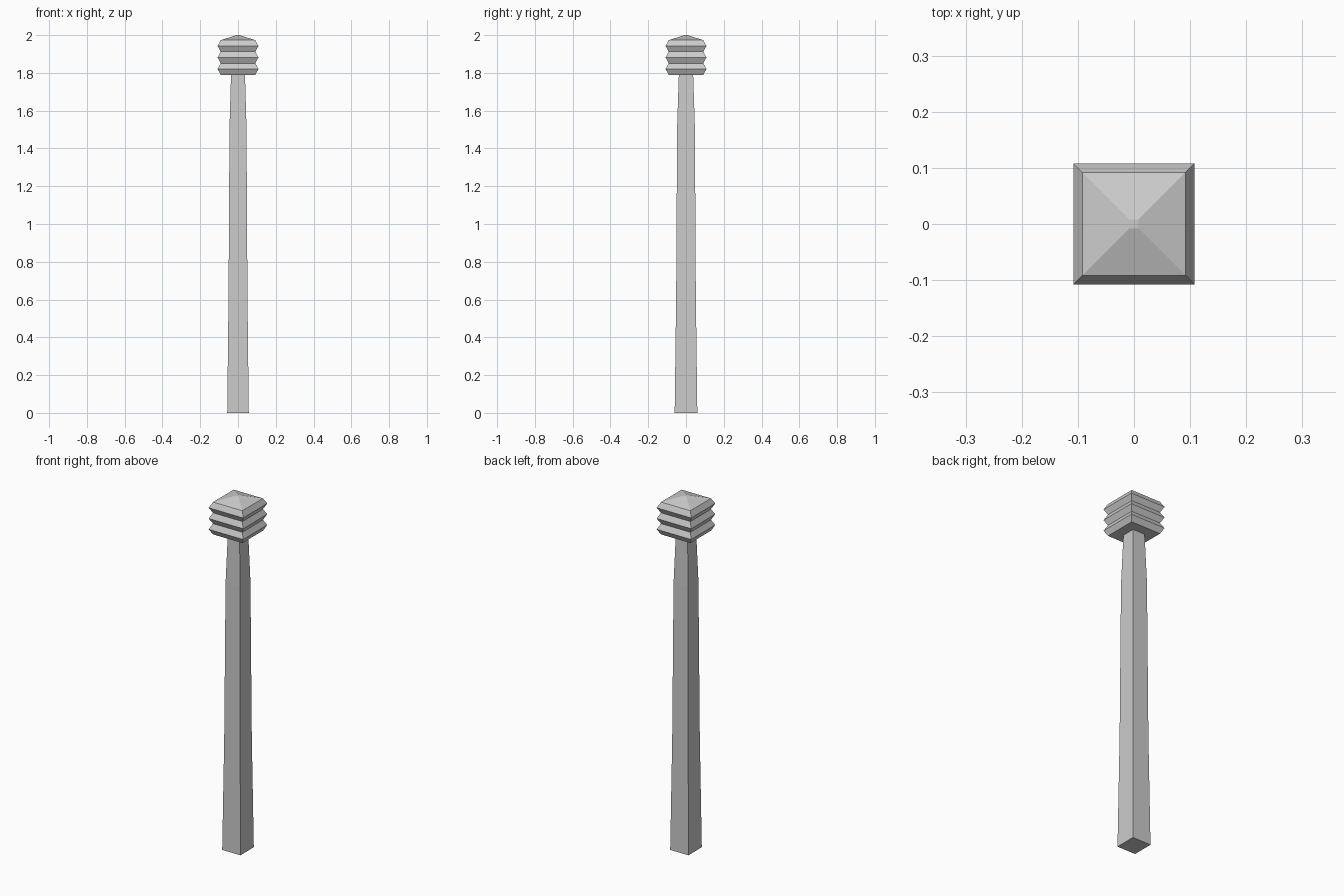
import bpy, bmesh

if "Cube" in bpy.data.objects:
    bpy.data.objects.remove(bpy.data.objects["Cube"])


def square_stack(name, sections):
    """Loft rectangular sections given as (z, half_x, half_y), capped at both ends."""
    bm = bmesh.new()
    rings = [[bm.verts.new((sx * hx, sy * hy, z))
              for sx, sy in ((-1, -1), (1, -1), (1, 1), (-1, 1))]
             for z, hx, hy in sections]
    for low, high in zip(rings, rings[1:]):
        for i in range(4):
            j = (i + 1) % 4
            bm.faces.new((low[i], low[j], high[j], high[i]))
    bm.faces.new(rings[0][::-1])
    bm.faces.new(rings[-1])
    mesh = bpy.data.meshes.new(name)
    bm.to_mesh(mesh)
    bm.free()
    obj = bpy.data.objects.new(name, mesh)
    bpy.context.collection.objects.link(obj)
    return obj


# Tapered handle, ending flush with the underside of the head
square_stack("handle", [(0, 0.057, 0.060), (0.63, 0.050, 0.052),
                        (1.51, 0.045, 0.047), (1.79, 0.037, 0.038)])

# Ridged head: alternating narrow and wide rings, then a shallow pyramid cap
narrow, wide = 0.092, 0.108
head = [(1.79 + 0.0305 * i, r, r)
        for i, r in enumerate([narrow, wide] * 3 + [narrow])]
head.append((2.0, 0.008, 0.008))
square_stack("ridged_head", head)
